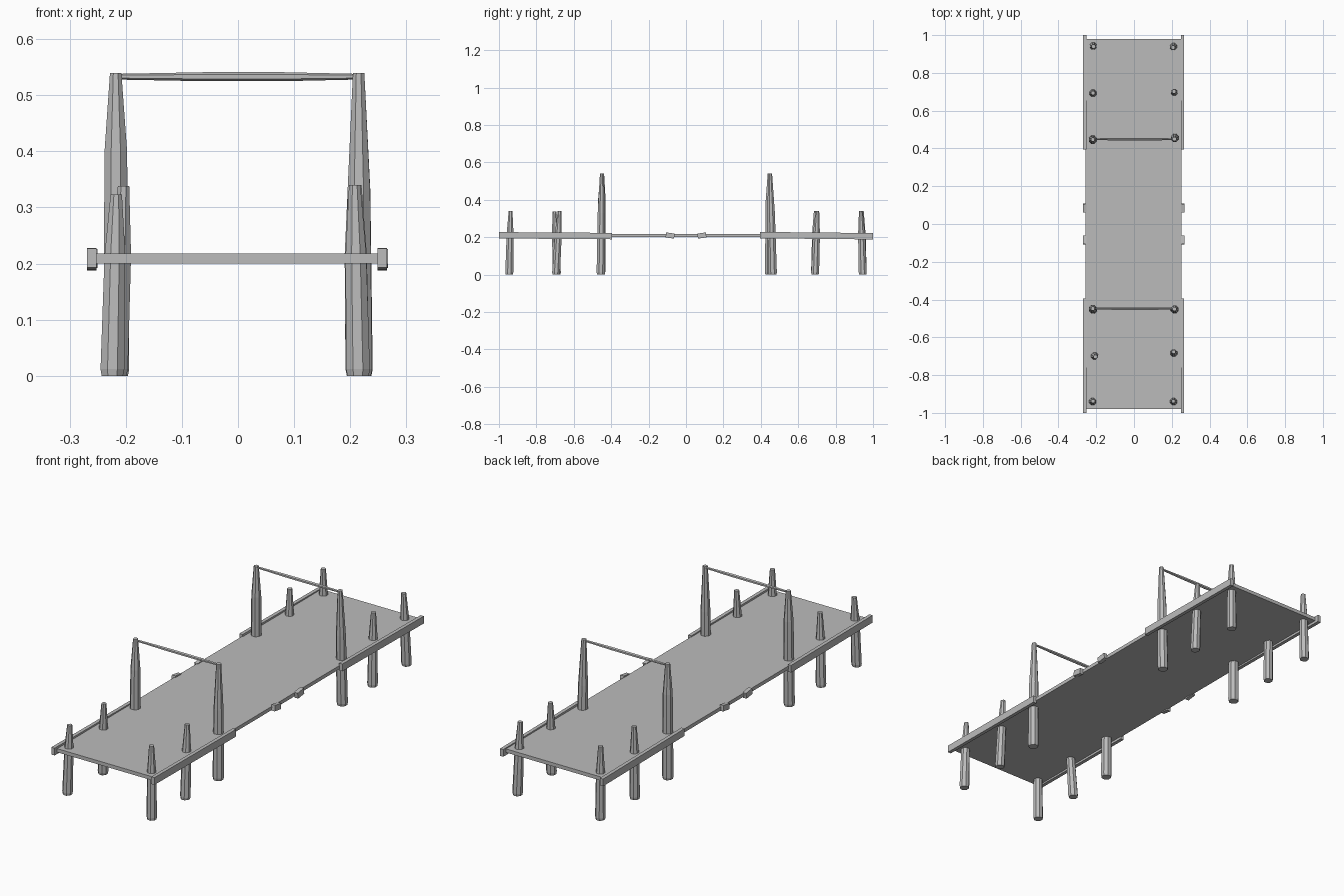
import bpy, bmesh, math
from mathutils import Matrix, Vector

cube = bpy.data.objects.get("Cube")
if cube:
    bpy.data.objects.remove(cube)

GREY = (0.5, 0.5, 0.5, 1)
wood = bpy.data.materials.new("weathered_grey")
wood.use_nodes = True
wood.diffuse_color = GREY
wood.node_tree.nodes["Principled BSDF"].inputs["Base Color"].default_value = GREY


def finish(name, bm):
    bmesh.ops.recalc_face_normals(bm, faces=bm.faces)
    mesh = bpy.data.meshes.new(name)
    bm.to_mesh(mesh)
    bm.free()
    mesh.materials.append(wood)
    obj = bpy.data.objects.new(name, mesh)
    bpy.context.collection.objects.link(obj)
    return obj


def box(name, centre, size, tilt=0.0):
    """Box tilted about the x axis."""
    bm = bmesh.new()
    bmesh.ops.create_cube(bm, size=1)
    bmesh.ops.transform(bm, verts=bm.verts, matrix=Matrix.Translation(centre)
                        @ Matrix.Rotation(tilt, 4, 'X') @ Matrix.Diagonal((*size, 1)))
    return finish(name, bm)


def loft(name, rings, sides, axis='Z'):
    """Tapered pole through rings of (centre, radius)."""
    bm = bmesh.new()
    loops = []
    for centre, radius in rings:
        loop = []
        for i in range(sides):
            a = math.tau * (i + 0.5) / sides
            u, v = radius * math.cos(a), radius * math.sin(a)
            offset = Vector((u, v, 0)) if axis == 'Z' else Vector((0, u, v))
            loop.append(bm.verts.new(Vector(centre) + offset))
        loops.append(loop)
    for low, high in zip(loops, loops[1:]):
        for i in range(sides):
            j = (i + 1) % sides
            bm.faces.new((low[i], low[j], high[j], high[i]))
    bm.faces.new(loops[0][::-1])
    bm.faces.new(loops[-1])
    return finish(name, bm)


def post(name, base, top, height, shoulder, radius):
    """Leaning pole, nearly straight to the shoulder, then tapered."""
    def at(z):
        p = Vector(base).lerp(Vector(top), z / height)
        return (p.x, p.y, z)
    loft(name, [(at(0), radius * 0.9), (at(0.012), radius),
                (at(shoulder), radius * 0.87), (at(height), 0.011)], 8)


# Walking deck
box("deck", (-0.003, 0, 0.209), (0.508, 1.96, 0.017))

# Edge rails along both ends of the deck, and small blocks at mid span
for side, x in (("right", -0.261), ("left", 0.257)):
    for end, s in (("front", -1), ("back", 1)):
        box(f"{end}_{side}_rail", (x, s * 0.697, 0.208), (0.017, 0.605, 0.034),
            -0.01 if s > 0 else -0.007)
        box(f"{end}_{side}_block", (x + 0.001, s * 0.085, 0.209),
            (0.019, 0.046, 0.027), s * 0.14)

# Short posts: base xy, top xy, height
short_posts = {
    "front_right": ((-0.224, -0.945), (-0.217, -0.938), 0.323),
    "front_left": ((0.214, -0.945), (0.208, -0.938), 0.340),
    "front_inner_right": ((-0.218, -0.69), (-0.204, -0.703), 0.338),
    "front_inner_left": ((0.213, -0.695), (0.210, -0.676), 0.340),
    "back_inner_right": ((-0.217, 0.69), (-0.217, 0.694), 0.340),
    "back_inner_left": ((0.215, 0.69), (0.212, 0.702), 0.340),
    "back_right": ((-0.217, 0.945), (-0.215, 0.94), 0.340),
    "back_left": ((0.213, 0.945), (0.206, 0.935), 0.340),
}
for name, (base, top, height) in short_posts.items():
    post(f"{name}_short_post", base, top, height, 0.215, 0.023)

# Tall gate posts
tall_posts = {
    "front_right": ((-0.217, -0.455), (-0.218, -0.448), 0.40),
    "front_left": ((0.216, -0.455), (0.215, -0.450), 0.33),
    "back_right": ((-0.217, 0.445), (-0.218, 0.447), 0.40),
    "back_left": ((0.217, 0.463), (0.215, 0.450), 0.33),
}
for name, (base, top, shoulder) in tall_posts.items():
    post(f"{name}_tall_post", base, top, 0.54, shoulder, 0.025)

# Thin crossbars, swelling at the middle
for end, y in (("front", -0.448), ("back", 0.449)):
    loft(f"{end}_crossbar", [((-0.22, y, 0.533), 0.005), ((-0.06, y, 0.533), 0.008),
                             ((0.08, y, 0.533), 0.008), ((0.215, y, 0.533), 0.005)], 6, 'X')
